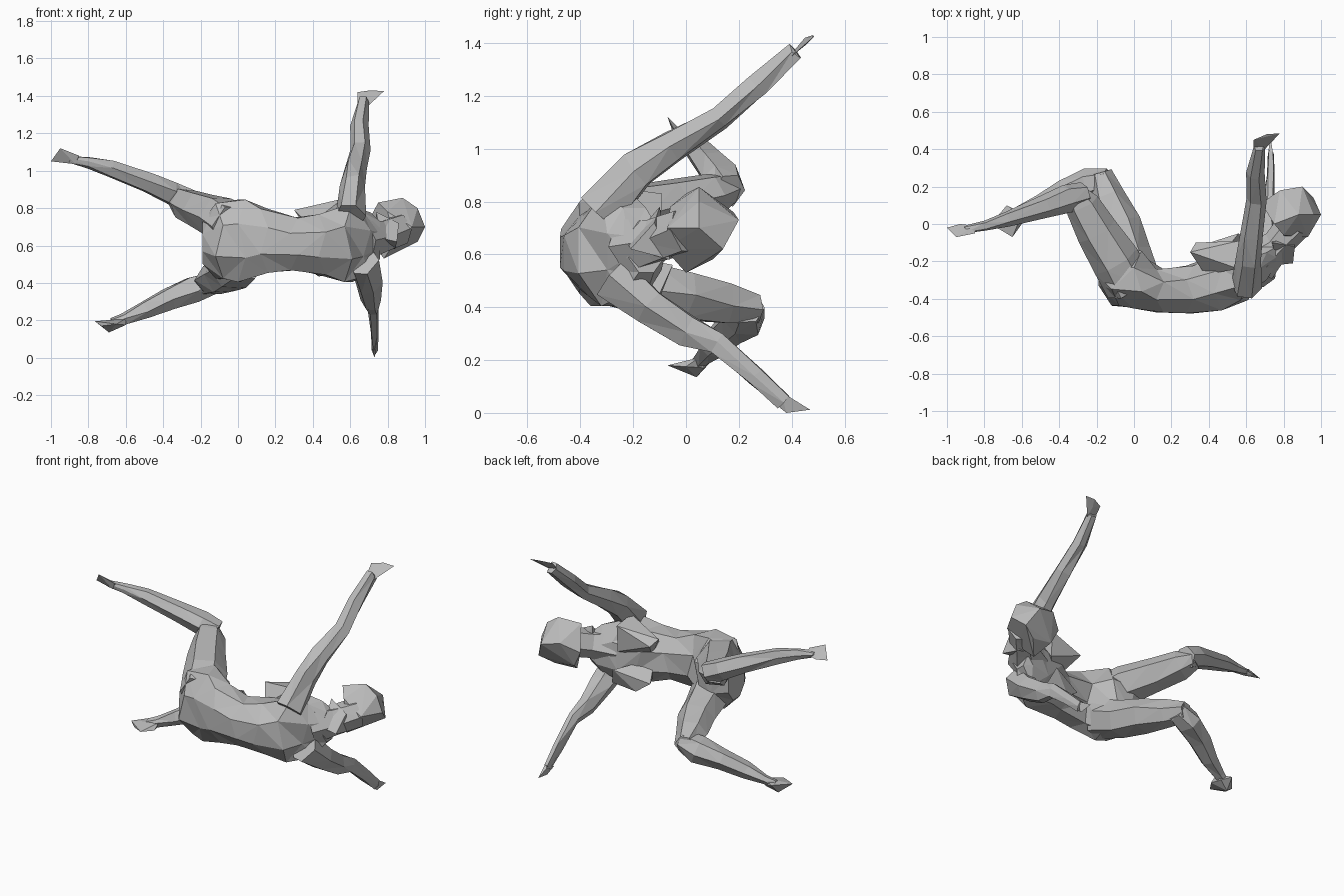
import bpy, bmesh, math, random
from mathutils import Vector

random.seed(4)
cube = bpy.data.objects.get("Cube")
if cube:
    bpy.data.objects.remove(cube, do_unlink=True)

grey = bpy.data.materials.new("clay_grey")
grey.use_nodes = True
tone = (0.5, 0.5, 0.5, 1)
grey.diffuse_color = tone
for node in grey.node_tree.nodes:
    if node.type == 'BSDF_PRINCIPLED':
        node.inputs["Base Color"].default_value = tone
        node.inputs["Roughness"].default_value = 0.8


def finish(name, bm):
    """Turn a bmesh into a faceted, flat-shaded object."""
    bmesh.ops.triangulate(bm, faces=bm.faces[:])
    bmesh.ops.recalc_face_normals(bm, faces=bm.faces[:])
    mesh = bpy.data.meshes.new(name)
    bm.to_mesh(mesh)
    bm.free()
    mesh.materials.append(grey)
    obj = bpy.data.objects.new(name, mesh)
    bpy.context.collection.objects.link(obj)
    return obj


def skin_rings(name, rings):
    """Bridge successive point rings and cap both ends."""
    bm = bmesh.new()
    loops = [[bm.verts.new(p) for p in ring] for ring in rings]
    n = len(loops[0])
    for a, b in zip(loops, loops[1:]):
        for i in range(n):
            j = (i + 1) % n
            bm.faces.new((a[i], a[j], b[j], b[i]))
    bm.faces.new(loops[0])
    bm.faces.new(loops[-1])
    return finish(name, bm)


def limb(name, stations, sides=6, rough=0.006):
    """Loft along a path; station = (x, y, z, half width, half height)."""
    centres = [Vector(s[:3]) for s in stations]
    rings = []
    for k, s in enumerate(stations):
        before = centres[max(k - 1, 0)]
        after = centres[min(k + 1, len(centres) - 1)]
        along = (after - before).normalized()
        across = along.cross(Vector((0, 0, 1))).normalized()
        up = across.cross(along)
        ring = []
        for i in range(sides):
            a = math.tau * i / sides
            jitter = Vector([random.uniform(-rough, rough) for _ in range(3)])
            ring.append(centres[k] + across * s[3] * math.cos(a)
                        + up * s[4] * math.sin(a) + jitter)
        rings.append(ring)
    return skin_rings(name, rings)


def hull(name, points):
    """Faceted solid wrapped around a few corner points."""
    bm = bmesh.new()
    for p in points:
        bm.verts.new(p)
    res = bmesh.ops.convex_hull(bm, input=bm.verts[:])
    loose = [v for v in bm.verts if not v.link_faces]
    bmesh.ops.delete(bm, geom=loose, context='VERTS')
    return finish(name, bm)


# Torso: arched slices from hips to neck (x, back, belly, bottom, top)
slices = [
    (-.19, -.33, -.16, .50, .73), (-.1, -.44, -.13, .42, .83),
    (.02, -.455, -.14, .40, .85), (.14, -.475, -.24, .45, .80),
    (.3, -.48, -.22, .465, .75), (.45, -.465, -.15, .44, .77),
    (.59, -.41, -.11, .40, .83), (.69, -.3, -.09, .44, .78),
    (.76, -.22, -.08, .53, .73),
]
rings = []
for k, (x, back, belly, low, high) in enumerate(slices):
    ring = []
    for i in range(8):
        a = math.tau * (i + .5) / 8
        c, s = math.cos(a) * 1.06, math.sin(a) * 1.06
        shift = .02 * (-1) ** (i + k) if 0 < k < len(slices) - 1 else 0
        ring.append((x + shift, (back + belly) / 2 + c * (belly - back) / 2,
                     (low + high) / 2 + s * (high - low) / 2))
    rings.append(ring)
skin_rings("torso", rings)

# Chest
hull("right_breast", [
    (.3, -.15, .79), (.33, -.1, .75), (.56, -.09, .83), (.56, -.24, .85),
    (.38, -.27, .71), (.56, -.1, .66), (.42, -.25, .61)])
hull("left_breast", [
    (.34, -.12, .5), (.43, -.1, .435), (.6, -.1, .45), (.42, -.27, .48),
    (.56, -.05, .56), (.4, -.25, .6)])

# Neck and head
limb("neck", [(.66, -.2, .63, .12, .12), (.76, -.11, .65, .08, .09),
              (.86, .0, .69, .09, .09)])
hull("head", [
    (.68, .11, .7), (.73, .1, .6), (.78, .18, .76), (.9, .2, .73),
    (.96, .14, .62), (1, .05, .7), (.96, .05, .8), (.88, .05, .855),
    (.93, -.07, .7), (.84, -.08, .62), (.87, .1, .58), (.78, .0, .53),
    (.75, .0, .83), (.8, -.06, .78)])
hull("hair_knot", [
    (.76, -.22, .64), (.85, -.21, .62), (.86, -.12, .72), (.84, -.06, .58),
    (.74, -.1, .78), (.73, -.08, .6)])

# Raised arm and hand
limb("right_arm", [
    (.6, -.33, .76, .08, .1), (.615, -.19, .92, .068, .08),
    (.63, -.05, 1.01, .06, .065), (.655, .13, 1.115, .052, .045),
    (.65, .27, 1.24, .045, .052), (.67, .41, 1.37, .03, .035)])
hull("right_hand", [
    (.64, .4, 1.36), (.64, .45, 1.42), (.7, .4, 1.35), (.71, .48, 1.43),
    (.78, .485, 1.425), (.7, .45, 1.39)])

# Lowered arm and hand
limb("left_arm", [
    (.67, -.28, .52, .08, .1), (.7, -.14, .4, .07, .075),
    (.71, .0, .31, .05, .065), (.725, .12, .265, .03, .042),
    (.73, .26, .14, .022, .042), (.73, .37, .04, .016, .03)])
hull("left_hand", [
    (.715, .33, .04), (.745, .36, .08), (.73, .38, 0), (.73, .47, .012),
    (.72, .4, .05)])

# Upper leg: bent at the knee with the shin swept back
limb("right_thigh", [
    (-.03, -.33, .7, .13, .13), (-.1, -.2, .75, .13, .12),
    (-.2, -.04, .79, .115, .1), (-.28, .1, .825, .095, .085),
    (-.325, .18, .85, .06, .055)])
limb("right_shin", [
    (-.27, .16, .84, .06, .07), (-.36, .14, .885, .075, .07),
    (-.48, .09, .935, .062, .06), (-.68, .025, 1.01, .045, .05),
    (-.8, -.01, 1.045, .03, .032), (-.9, -.03, 1.06, .022, .022)])
hull("right_foot", [
    (-.85, -.01, 1.06), (-.87, -.04, 1.035), (-.95, -.07, 1.12),
    (-1, -.02, 1.05), (-.93, 0, 1.045), (-.85, -.05, 1.08)])

# Lower leg
limb("left_thigh", [
    (.02, -.31, .52, .12, .12), (-.03, -.16, .47, .125, .11),
    (-.075, .0, .44, .115, .1), (-.14, .15, .41, .095, .085),
    (-.18, .27, .395, .06, .06)])
limb("left_shin", [
    (-.14, .23, .4, .07, .07), (-.24, .22, .36, .085, .08),
    (-.37, .165, .315, .07, .068), (-.5, .1, .25, .052, .05),
    (-.61, .06, .205, .032, .03), (-.67, .04, .185, .028, .028)])
hull("left_foot", [
    (-.6, .05, .21), (-.62, .07, .17), (-.68, .1, .2), (-.69, .04, .135),
    (-.765, .0, .195), (-.73, -.02, .17), (-.65, -.07, .18),
    (-.6, .0, .175)])
